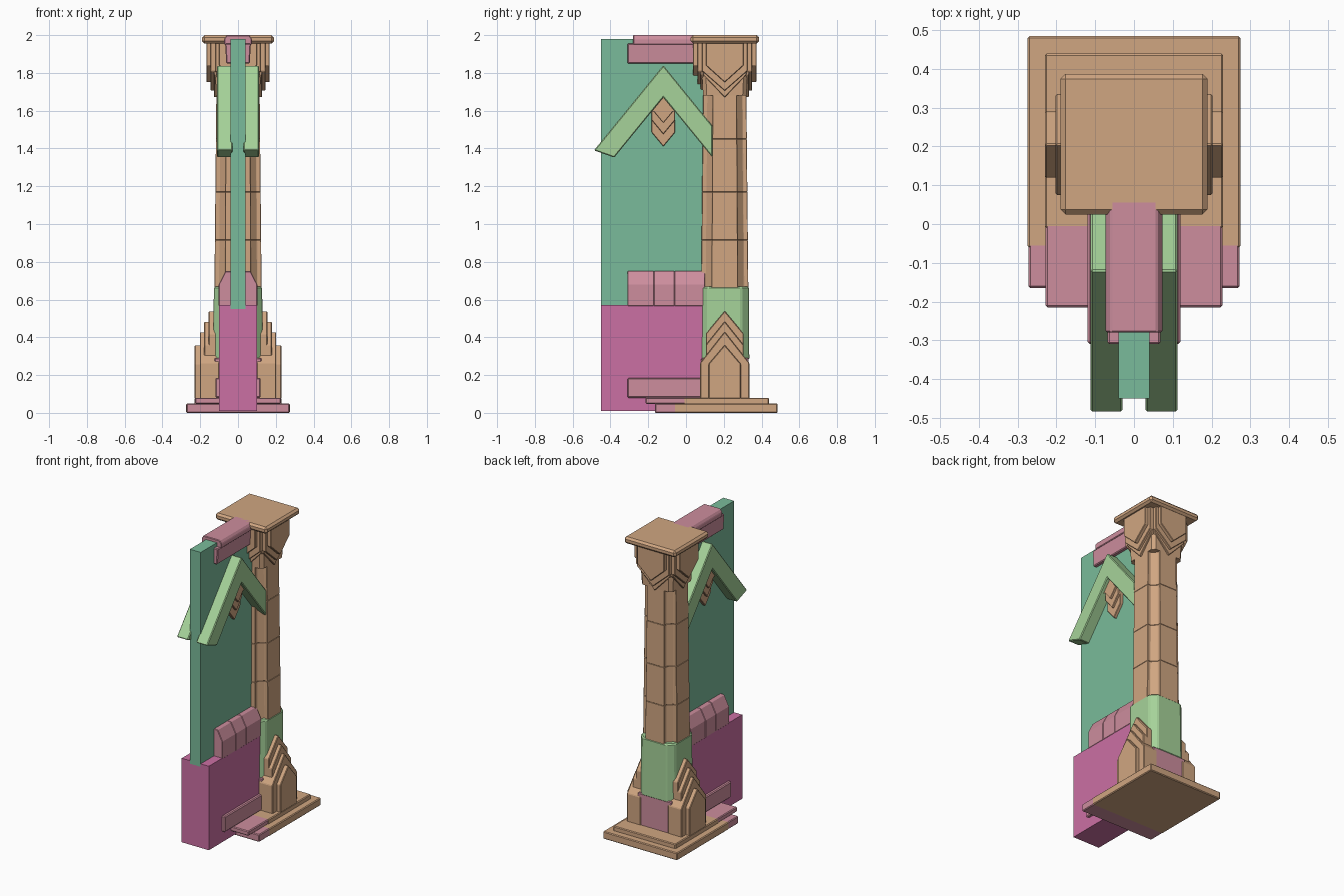
import bpy, bmesh

cube = bpy.data.objects.get("Cube")
if cube:
    bpy.data.objects.remove(cube, do_unlink=True)


def material(name, r, g, b):
    m = bpy.data.materials.new(name)
    m.use_nodes = True
    m.diffuse_color = (r, g, b, 1)
    for n in m.node_tree.nodes:
        if n.type == 'BSDF_PRINCIPLED':
            n.inputs["Base Color"].default_value = (r, g, b, 1)
    return m


TAN = material("sandstone tan", .63, .38, .22)
GREEN = material("light green", .38, .65, .32)
TEAL = material("teal green", .195, .50, .325)
MAGENTA = material("magenta", .60, .16, .37)
PINK = material("dusty pink", .61, .27, .34)

CY = 0.205  # column centre in y


def loft(name, lower, upper, mat, bevel=0.0):
    """Solid between two matching rings of points."""
    bm = bmesh.new()
    a = [bm.verts.new(p) for p in lower]
    b = [bm.verts.new(p) for p in upper]
    n = len(a)
    bm.faces.new(a)
    bm.faces.new(b)
    for i in range(n):
        j = (i + 1) % n
        bm.faces.new((a[i], a[j], b[j], b[i]))
    bmesh.ops.recalc_face_normals(bm, faces=bm.faces)
    me = bpy.data.meshes.new(name)
    bm.to_mesh(me)
    bm.free()
    me.materials.append(mat)
    ob = bpy.data.objects.new(name, me)
    bpy.context.collection.objects.link(ob)
    if bevel:
        mod = ob.modifiers.new("worn edges", 'BEVEL')
        mod.width = bevel
        mod.segments = 1
        mod.limit_method = 'ANGLE'
    return ob


def box(name, hx, y0, y1, z0, z1, mat, bevel=0.0):
    ring = [(-hx, y0), (hx, y0), (hx, y1), (-hx, y1)]
    return loft(name, [(x, y, z0) for x, y in ring],
                [(x, y, z1) for x, y in ring], mat, bevel)


def prism_x(name, profile, x0, x1, mat, bevel=0.0):
    """Extrude a (y, z) profile along x."""
    return loft(name, [(x0, y, z) for y, z in profile],
                [(x1, y, z) for y, z in profile], mat, bevel)


def prism_y(name, half, y0, y1, mat, bevel=0.0):
    """Extrude a mirrored (x, z) profile along y."""
    prof = half + [(-x, z) for x, z in reversed(half)]
    return loft(name, [(x, y0, z) for x, z in prof],
                [(x, y1, z) for x, z in prof], mat, bevel)


def cross_ring(r, w, k):
    """Cross-shaped shaft section with chamfered inner corners."""
    quarter = [(r, -w), (r, w), (k, w), (w, k)]
    pts = []
    for _ in range(4):
        pts += quarter
        quarter = [(-y, x) for x, y in quarter]
    return pts


def chamfer_ring(r, c):
    return [(r, c - r), (r, r - c), (r - c, r), (c - r, r),
            (-r, r - c), (-r, c - r), (c - r, -r), (r - c, -r)]


def place(ring, z, s=1.0):
    return [(x * s, y * s + CY, z) for x, y in ring]


# Wall panel and its solid lower block
box("wall_panel", .04, -.45, CY, .55, 1.98, TEAL)
box("lower_wall", .10, -.45, .12, .01, .57, MAGENTA)

# Top trim of the wall
prism_y("top_trim_lower", [(.062, 1.85), (.068, 1.955)], -.31, .06, PINK, .005)
prism_y("top_trim_upper", [(.073, 1.95), (.073, 1.98), (.06, 2.0)], -.28, .06, PINK, .004)

# Sill blocks with sloped shoulders
cuts = [-.31, -.17, -.06, .1]
for i in range(3):
    prism_y(f"sill_block_{i + 1}", [(.102, .565), (.102, .68), (.066, .75)],
            cuts[i], cuts[i + 1], PINK, .003)

# Skirting and floor slabs beside the wall
box("skirting", .12, -.31, .1, .08, .185, PINK, .006)
box("floor_slab_lower", .272, -.165, -.05, 0, .05, PINK, .005)
box("floor_slab_upper", .228, -.215, 0, .048, .08, PINK, .005)

# Column plinth
box("plinth_lower", .274, -.062, .485, 0, .05, TAN, .005)
box("plinth_upper", .23, -.012, .44, .045, .08, TAN, .005)
box("pedestal_foot", .125, CY - .125, CY + .127, .07, .29, PINK, .005)
ring = chamfer_ring(.13, .04)
loft("pedestal", place(ring, .28), place(ring, .668, .985), GREEN, .008)

# Stepped pointed arches on both sides of the pedestal
arches = [(.23, .085, .26, .36), (.202, .13, .265, .43),
          (.18, .1, .36, .485), (.155, .1, .42, .54)]
for side, s in (("left", 1), ("right", -1)):
    for i, (x, w, shoulder, tip) in enumerate(arches):
        prof = [(CY - w, .075), (CY + w, .075), (CY + w, shoulder),
                (CY, tip), (CY - w, shoulder)]
        prism_x(f"pedestal_arch_{side}_{i + 1}", prof, s * .1, s * x, TAN, .004)

# Shaft built of stacked tapering drums
ring = cross_ring(.125, .07, .102)
levels = [.65, .915, 1.17, 1.45, 1.70]
for i in range(4):
    s0, s1 = (1 - .08 * (z - .65) for z in levels[i:i + 2])
    loft(f"shaft_drum_{i + 1}", place(ring, levels[i], s0),
         place(ring, levels[i + 1], s1), TAN, .002)

# Capital: core, layered chevrons on all four faces, top slab
loft("capital_core", place(chamfer_ring(.115, .02), 1.68),
     place(chamfer_ring(.128, .02), 1.96), TAN)
chevrons = [(.168, .1, 1.84, 1.75), (.145, .12, 1.81, 1.705), (.128, .115, 1.79, 1.67)]
for i, (d, w, shoulder, tip) in enumerate(chevrons):
    prof = [(-w, 1.96), (w, 1.96), (w, shoulder), (0, tip), (-w, shoulder)]
    for side, s in (("left", 1), ("right", -1)):
        prism_x(f"capital_chevron_{side}_{i + 1}", [(CY + u, z) for u, z in prof],
                s * .09, s * d, TAN, .003)
    for side, s in (("front", -1), ("back", 1)):
        loft(f"capital_chevron_{side}_{i + 1}", [(u, CY + s * .09, z) for u, z in prof],
             [(u, CY + s * d, z) for u, z in prof], TAN, .003)
box("capital_slab", .19, .025, .387, 1.955, 2.0, TAN, .013)

# Gable beams and hanging ornament on both wall faces
GY = -.12
gable = [(GY, 1.84), (-.487, 1.39), (-.38, 1.352), (GY, 1.67), (.14, 1.352), (.14, 1.52)]
ornament = [(.088, 1.535), (.074, 1.475), (.06, 1.41)]
for side, s in (("left", 1), ("right", -1)):
    prism_x(f"gable_{side}", gable, s * .03, s * .112, GREEN, .005)
    for i, (x, tip) in enumerate(ornament):
        w = .062
        prof = [(GY, 1.675), (GY - w, 1.6), (GY - w, tip + .075), (GY, tip),
                (GY + w, tip + .075), (GY + w, 1.6)]
        prism_x(f"gable_ornament_{side}_{i + 1}", prof, s * .03, s * x, TAN, .003)
